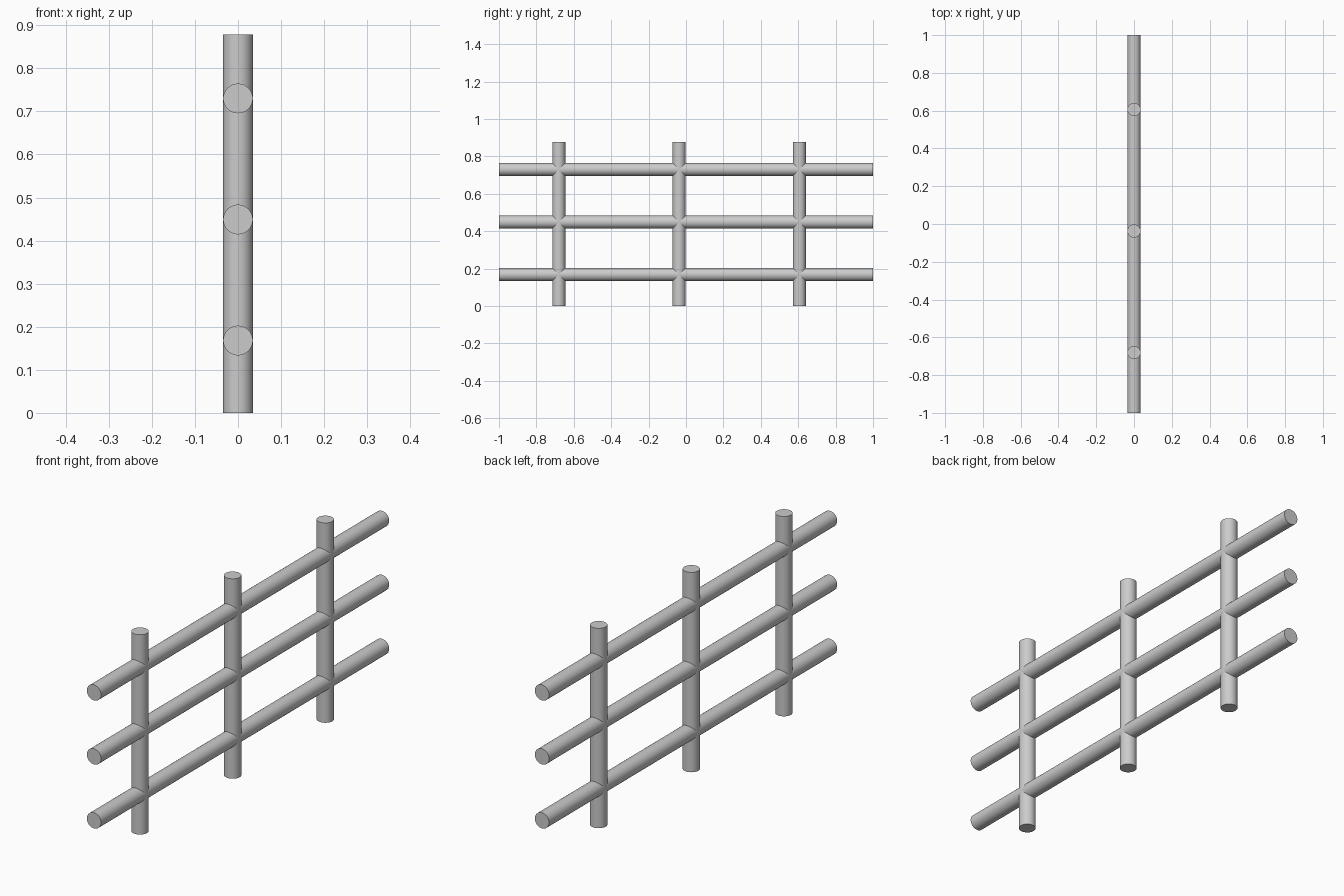
import bpy
from math import radians

if "Cube" in bpy.data.objects:
    bpy.data.objects.remove(bpy.data.objects["Cube"])

RADIUS = 0.0345
HEIGHT = 0.878
LENGTH = 2.0


def pole(name, location, length, rotation=(0, 0, 0)):
    bpy.ops.mesh.primitive_cylinder_add(
        vertices=48, radius=RADIUS, depth=length,
        location=location, rotation=rotation)
    obj = bpy.context.object
    obj.name = name
    bpy.ops.object.shade_smooth_by_angle(angle=radians(30))
    return obj


# Upright posts
for i, y in enumerate((-0.68, -0.037, 0.606), 1):
    pole(f"fence_post_{i}", (0, y, HEIGHT / 2), HEIGHT)

# Horizontal rails running along y, passing through the posts
for name, z in (("lower", 0.168), ("middle", 0.449), ("upper", 0.73)):
    pole(f"{name}_rail", (0, 0, z), LENGTH, (radians(90), 0, 0))
